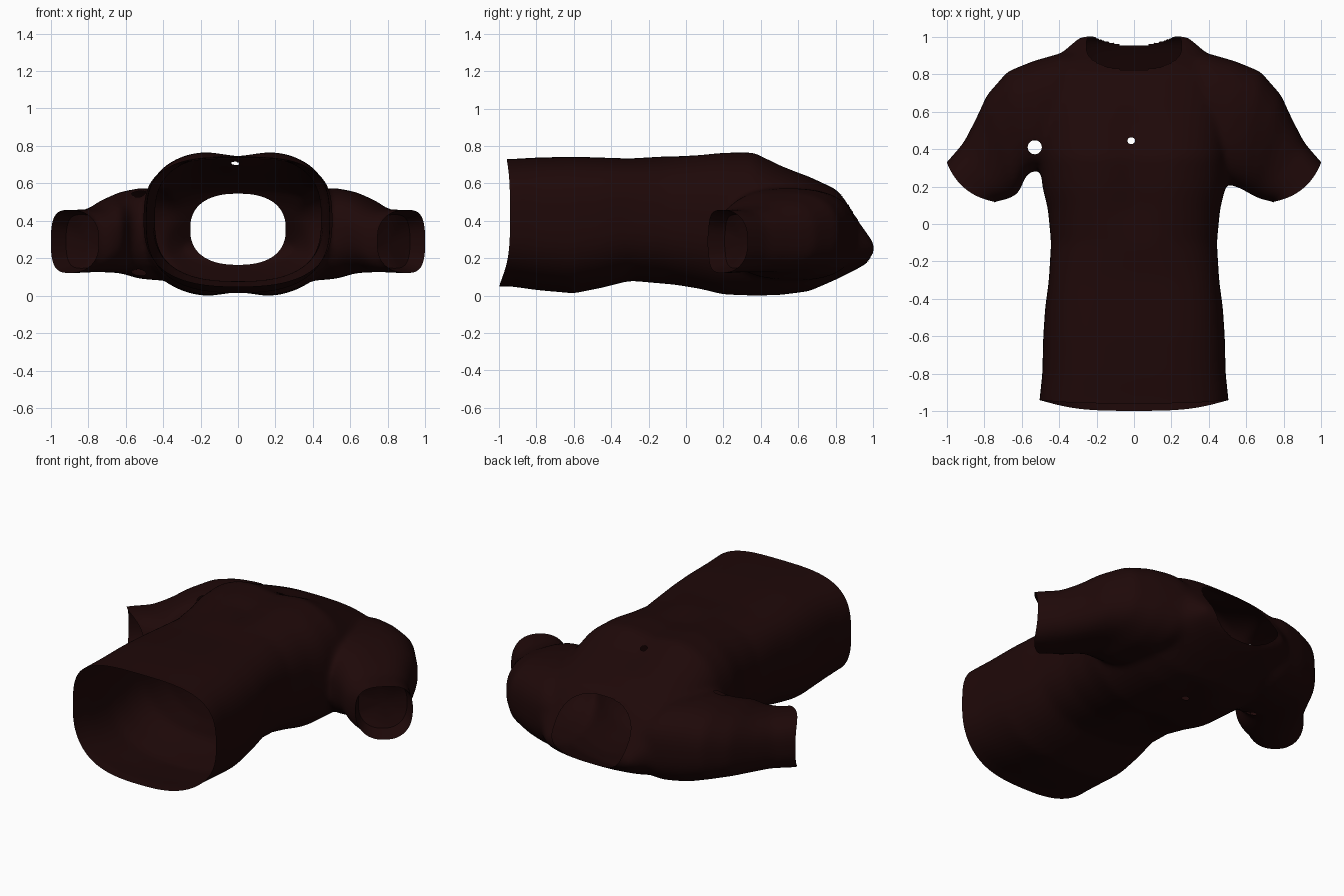
import bpy, bmesh, math
from mathutils import Vector

if "Cube" in bpy.data.objects:
    bpy.data.objects.remove(bpy.data.objects["Cube"])

SIDES = 64


def power(v, e):
    return math.copysign(abs(v) ** e, v)


def loft(bm, rings):
    """Skin a closed solid through rings of points."""
    loops = [[bm.verts.new(p) for p in ring] for ring in rings]
    for a, b in zip(loops, loops[1:]):
        for i in range(SIDES):
            j = (i + 1) % SIDES
            bm.faces.new((a[i], a[j], b[j], b[i]))
    bm.faces.new(loops[0])
    bm.faces.new(loops[-1])


def section(p, q, low, high, top, bottom, dip=0.0):
    """Upright rounded section between two plan points."""
    p, q = Vector(p), Vector(q)
    pts = []
    for i in range(SIDES):
        a = math.tau * i / SIDES
        exponent = top if math.sin(a) > 0 else bottom
        u = power(math.cos(a), 2 / exponent)
        v = power(math.sin(a), 2 / exponent)
        xy = (p + q) / 2 + (p - q) / 2 * u
        v *= 1 - dip * math.exp(-(u / 0.25) ** 2)
        pts.append((xy.x, xy.y, (low + high) / 2 + (high - low) / 2 * v))
    return pts


# Torso: position along y, half width, underside, upper side
torso = [
    (-1.06, 0.51, 0.055, 0.725), (-0.94, 0.505, 0.05, 0.73), (-0.8, 0.49, 0.03, 0.738),
    (-0.6, 0.485, 0.012, 0.743), (-0.45, 0.475, 0.042, 0.738), (-0.3, 0.455, 0.08, 0.733),
    (-0.1, 0.443, 0.062, 0.745), (0.08, 0.46, 0.02, 0.765), (0.2, 0.49, -0.01, 0.778),
    (0.36, 0.5, -0.016, 0.78), (0.5, 0.505, -0.012, 0.71), (0.65, 0.505, 0.02, 0.64),
    (0.8, 0.48, 0.085, 0.57), (0.86, 0.45, 0.115, 0.505), (0.92, 0.38, 0.145, 0.42),
    (0.97, 0.325, 0.175, 0.35), (1.006, 0.285, 0.22, 0.29),
]
# Sleeve: outer plan point, armpit plan point, underside, upper side
sleeve = [
    ((0.30, 0.92), (0.30, 0.25), 0.10, 0.52), ((0.40, 0.91), (0.40, 0.25), 0.08, 0.57),
    ((0.54, 0.87), (0.51, 0.21), 0.09, 0.575), ((0.675, 0.815), (0.57, 0.19), 0.12, 0.555),
    ((0.785, 0.69), (0.62, 0.16), 0.125, 0.515), ((0.845, 0.56), (0.65, 0.145), 0.125, 0.48),
    ((0.91, 0.435), (0.68, 0.13), 0.125, 0.46), ((1.00, 0.33), (0.75, 0.12), 0.12, 0.46),
    ((1.07, 0.255), (0.82, 0.04), 0.12, 0.46),
]

# The skirt of the shirt has squarer upper corners than the chest
bm = bmesh.new()
loft(bm, [section((w, y), (-w, y), lo, hi, 3.3 if y < -0.2 else 2.8, 2.6,
                  0.09 if 0 < y < 0.6 else 0.0)
          for y, w, lo, hi in torso])
for s in (1, -1):
    # The right armpit is pulled a little deeper
    lift = 0.08 if s < 0 else 0
    loft(bm, [section((s * p[0], p[1]),
                      (s * q[0], q[1] + (lift if q[0] < 0.6 else 0)), lo, hi, 2.6, 2.6)
              for p, q, lo, hi in sleeve])
bmesh.ops.recalc_face_normals(bm, faces=bm.faces)
mesh = bpy.data.meshes.new("shirt_solid")
bm.to_mesh(mesh)
bm.free()

# Fuse torso and sleeves into one skin
shirt = bpy.data.objects.new("shirt", mesh)
bpy.context.collection.objects.link(shirt)
fuse = shirt.modifiers.new("fuse", 'REMESH')
fuse.mode = 'VOXEL'
fuse.voxel_size = 0.014
graph = bpy.context.evaluated_depsgraph_get()
skin = bpy.data.meshes.new_from_object(shirt.evaluated_get(graph))
shirt.modifiers.clear()
shirt.data = skin
skin.name = "shirt"

bm = bmesh.new()
bm.from_mesh(skin)
for _ in range(14):
    bmesh.ops.smooth_vert(bm, verts=bm.verts, factor=0.5,
                          use_axis_x=True, use_axis_y=True, use_axis_z=True)


def rim():
    return {v for v in bm.verts if v.is_boundary}


def slice_off(point, normal, keep):
    """Cut away everything beyond a plane and return the new rim."""
    before = rim()
    faces = [f for f in bm.faces if keep(f.calc_center_median())]
    geom = list({v for f in faces for v in f.verts}) + \
        list({e for f in faces for e in f.edges}) + faces
    bmesh.ops.bisect_plane(bm, geom=geom, plane_co=point, plane_no=normal,
                           clear_outer=True)
    return rim() - before


def punch(centre, radii, axes, exponent, test):
    """Open a rounded hole and tidy its rim."""
    before = rim()
    i, j = axes

    def offset(c):
        return (abs((c[i] - centre[0]) / radii[0]) ** exponent
                + abs((c[j] - centre[1]) / radii[1]) ** exponent) ** (1 / exponent)

    gone = [f for f in bm.faces if test(f.calc_center_median())
            and offset(f.calc_center_median()) < 1]
    bmesh.ops.delete(bm, geom=gone, context='FACES')
    for v in rim() - before:
        k = offset(v.co)
        if 0.5 < k < 1.7:
            v.co[i] = centre[0] + (v.co[i] - centre[0]) / k
            v.co[j] = centre[1] + (v.co[j] - centre[1]) / k


# Hem opening, hanging lower on the back panel
for v in slice_off((0, -0.94, 0), (0, -1, 0), lambda c: c.y < -0.8):
    drop = 0.06 * max(0, 1 - v.co.z / 0.4) + 0.02 * max(0, v.co.z / 0.4 - 1)
    v.co.y -= drop * max(0, 1 - (v.co.x / 0.52) ** 4) * 1.1

# Sleeve openings with bowed cuffs and a recessed inner lining
for s in (1, -1):
    outer, inner = Vector((s * 1.0, 0.33, 0)), Vector((s * 0.75, 0.12, 0))
    chord = outer - inner
    out = Vector((s * chord.y, -abs(chord.x), 0)).normalized()
    cuff = slice_off(outer, out, lambda c: s * c.x > 0.62 and c.y < 0.5)
    for v in cuff:
        t = (v.co - inner).dot(chord) / chord.length_squared
        v.co += out * 0.045 * max(0, 4 * t * (1 - t))
    edges = [e for e in bm.edges if e.is_boundary and e.verts[0] in cuff]
    made = bmesh.ops.extrude_edge_only(bm, edges=edges)["geom"]
    lining = [g for g in made if isinstance(g, bmesh.types.BMVert)]
    ends = [g for g in made if isinstance(g, bmesh.types.BMEdge) and g.is_boundary]
    middle = sum((v.co for v in lining), Vector()) / len(lining)
    for v in lining:
        v.co = middle + (v.co - middle) * 0.85 - out * 0.1
    hub = bm.verts.new(middle - out * 0.13)
    for e in ends:
        bm.faces.new((e.verts[0], e.verts[1], hub))

# Neck opening, chest hole and armpit tear
punch((0, 0.355), (0.255, 0.19), (0, 2), 2.4, lambda c: c.y > 0.6)
punch((-0.015, 0.445), (0.022, 0.018), (0, 1), 2, lambda c: True)
punch((-0.53, 0.41), (0.038, 0.038), (0, 1), 2, lambda c: True)
bmesh.ops.recalc_face_normals(bm, faces=bm.faces)
bm.to_mesh(skin)
bm.free()

# Dark maroon cloth
cloth = bpy.data.materials.new("dark_maroon_cloth")
cloth.use_nodes = True
colour = (0.013, 0.0025, 0.0025, 1)
cloth.diffuse_color = colour
cloth.node_tree.nodes["Principled BSDF"].inputs["Base Color"].default_value = colour
skin.materials.clear()
skin.materials.append(cloth)

bpy.ops.object.select_all(action='DESELECT')
shirt.select_set(True)
bpy.context.view_layer.objects.active = shirt
bpy.ops.object.shade_smooth_by_angle(angle=math.radians(50))
